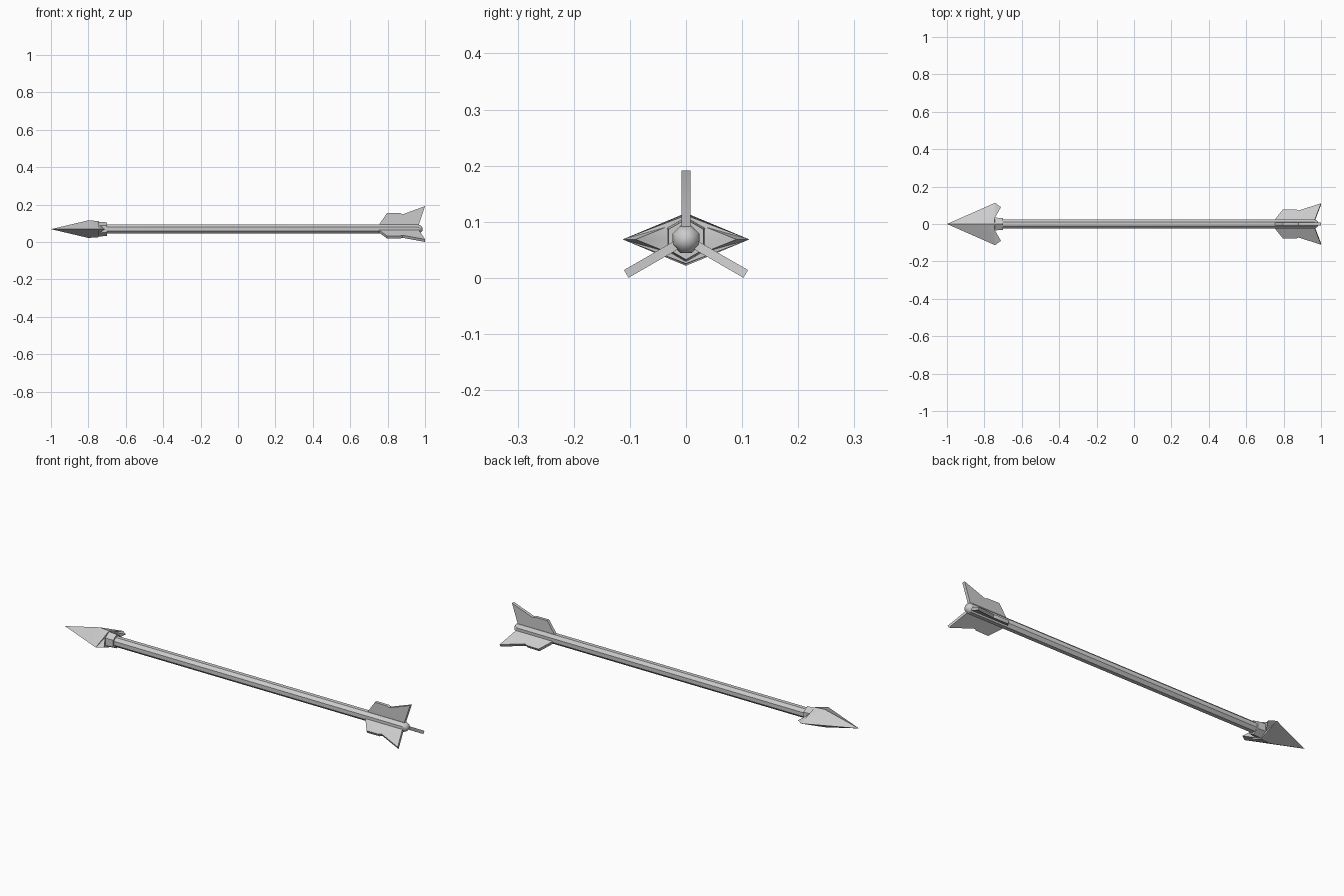
import bpy, bmesh
from math import pi, sin, cos
from mathutils import Matrix

if "Cube" in bpy.data.objects:
    bpy.data.objects.remove(bpy.data.objects["Cube"])

AXIS_Z = 0.0685


def finish(name, bm, angle=30):
    bmesh.ops.remove_doubles(bm, verts=bm.verts, dist=1e-5)
    bmesh.ops.recalc_face_normals(bm, faces=bm.faces)
    me = bpy.data.meshes.new(name)
    bm.to_mesh(me)
    bm.free()
    ob = bpy.data.objects.new(name, me)
    bpy.context.collection.objects.link(ob)
    ob.location.z = AXIS_Z
    bpy.ops.object.select_all(action='DESELECT')
    ob.select_set(True)
    bpy.context.view_layer.objects.active = ob
    bpy.ops.object.shade_smooth_by_angle(angle=angle * pi / 180)
    return ob


def lathe_x(name, profile, sides, phase=0.0):
    """Closed turned part along x from (x, radius) pairs."""
    bm = bmesh.new()
    rings = []
    for x, r in profile:
        rings.append([bm.verts.new((x, r * cos(phase + 2 * pi * i / sides),
                                    r * sin(phase + 2 * pi * i / sides)))
                      for i in range(sides)])
    for a, b in zip(rings, rings[1:]):
        for i in range(sides):
            j = (i + 1) % sides
            bm.faces.new((a[i], a[j], b[j], b[i]))
    bm.faces.new(rings[0])
    bm.faces.new(rings[-1])
    return finish(name, bm, 40)


# Shaft with rounded tail end
lathe_x("shaft", [(-0.72, 0.0265), (0.962, 0.0265), (0.978, 0.020), (0.986, 0.008)], 8, pi / 8)

# Hexagonal collar behind the head
lathe_x("collar", [(-0.77, 0.041), (-0.735, 0.039), (-0.70, 0.036)], 6, pi / 2)

# Arrowhead: one quarter, repeated four times by mirroring
pts = {
    "tip": (-1.0, 0, 0), "wide": (-0.743, 0.113, 0), "barb": (-0.711, 0.09, 0),
    "ridge": (-0.80, 0, 0.047), "neck_top": (-0.745, 0, 0.043),
    "neck": (-0.743, 0.035, 0.022), "neck_side": (-0.743, 0.035, 0),
}
faces = [("tip", "wide", "ridge"), ("ridge", "wide", "neck_top"),
         ("neck_top", "wide", "neck"), ("wide", "barb", "neck"),
         ("neck", "barb", "neck_side"), ("neck_top", "neck", "neck_side")]
bm = bmesh.new()
for sy in (1, -1):
    for sz in (1, -1):
        v = {k: bm.verts.new((x, y * sy, z * sz)) for k, (x, y, z) in pts.items()}
        for f in faces:
            bm.faces.new([v[k] for k in f])
bmesh.ops.remove_doubles(bm, verts=bm.verts, dist=1e-5)
# close the back of the neck
bmesh.ops.holes_fill(bm, edges=[e for e in bm.edges if e.is_boundary], sides=0)
finish("arrowhead", bm)

# Three feathers around the tail
outline = [(0.754, 0.015), (0.754, 0.024), (0.797, 0.086), (0.868, 0.085), (0.880, 0.079),
           (1.0, 0.123), (0.967, 0.024), (0.967, 0.015)]
for n in range(3):
    bm = bmesh.new()
    face = bm.faces.new([bm.verts.new((x, -0.008, r)) for x, r in outline])
    ext = bmesh.ops.extrude_face_region(bm, geom=[face])
    bmesh.ops.translate(bm, vec=(0, 0.016, 0),
                        verts=[g for g in ext["geom"] if isinstance(g, bmesh.types.BMVert)])
    bmesh.ops.rotate(bm, verts=bm.verts, cent=(0, 0, 0),
                     matrix=Matrix.Rotation(n * 2 * pi / 3, 3, 'X'))
    finish(f"feather_{n + 1}", bm)
